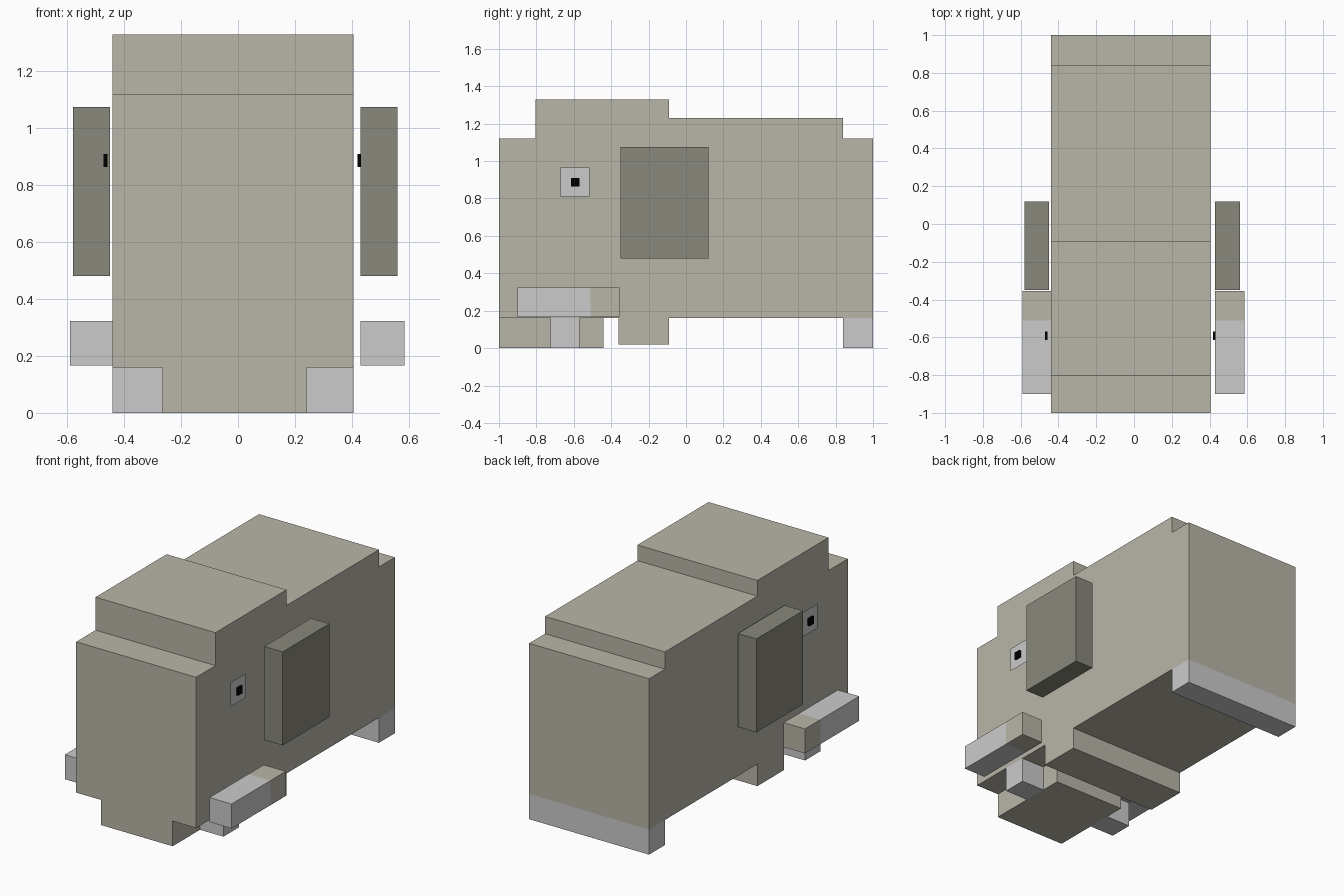
import bpy
import bmesh

if "Cube" in bpy.data.objects:
    bpy.data.objects.remove(bpy.data.objects["Cube"])


def material(name, rgb):
    m = bpy.data.materials.new(name)
    m.diffuse_color = (*rgb, 1)
    m.use_nodes = True
    m.node_tree.nodes["Principled BSDF"].inputs["Base Color"].default_value = m.diffuse_color
    return m


HIDE = material("hide", (0.485, 0.463, 0.387))
EAR = material("ear_hide", (0.25, 0.246, 0.202))
BLACK = material("black", (0.0, 0.0, 0.0))


def extrude_x(name, outline, x0, x1, mat=None):
    """Extrude a (y, z) outline from x0 to x1; a flat panel if x0 == x1."""
    bm = bmesh.new()
    face = bm.faces.new([bm.verts.new((x0, y, z)) for y, z in outline])
    if x1 != x0:
        ext = bmesh.ops.extrude_face_region(bm, geom=[face])
        moved = [v for v in ext["geom"] if isinstance(v, bmesh.types.BMVert)]
        bmesh.ops.translate(bm, vec=(x1 - x0, 0, 0), verts=moved)
        bmesh.ops.recalc_face_normals(bm, faces=bm.faces)
    elif x0 * face.normal.x < 0 or (face.normal_update() or face.normal.x * x0 < 0):
        face.normal_flip()
    mesh = bpy.data.meshes.new(name)
    bm.to_mesh(mesh)
    bm.free()
    ob = bpy.data.objects.new(name, mesh)
    bpy.context.collection.objects.link(ob)
    if mat:
        mesh.materials.append(mat)
    return ob


def box(name, x, y, z, mat=None):
    outline = [(y[0], z[0]), (y[1], z[0]), (y[1], z[1]), (y[0], z[1])]
    return extrude_x(name, outline, x[0], x[1], mat)


# Body with stepped head, back and a front belly block
L, R = -0.44, 0.405
body = [(-1, 0.16), (-0.36, 0.16), (-0.36, 0.02), (-0.09, 0.02), (-0.09, 0.16),
        (1, 0.16), (1, 1.12), (0.84, 1.12), (0.84, 1.23), (-0.09, 1.23),
        (-0.09, 1.33), (-0.805, 1.33), (-0.805, 1.12), (-1, 1.12)]
extrude_x("body", body, L, R, HIDE)

# Trunk stub under the head and pale strip of rear toes
box("trunk", (-0.265, 0.24), (-1, -0.44), (0, 0.16), HIDE)
box("rear_toes", (L, R), (0.84, 1), (0, 0.16))

# Paired side parts: x ranges differ slightly between the two sides
sides = {
    "right": dict(ear=(0.43, 0.56), tusk=(0.43, 0.585), toe=(0.24, R),
                  white=(0.418, 0.418), pupil=(0.419, 0.432)),
    "left": dict(ear=(-0.58, -0.45), tusk=(-0.59, L), toe=(L, -0.265),
                 white=(-0.457, -0.457), pupil=(-0.472, -0.458)),
}
for side, x in sides.items():
    box(f"{side}_ear", x["ear"], (-0.35, 0.12), (0.48, 1.075), EAR)
    box(f"{side}_tusk", x["tusk"], (-0.9, -0.51), (0.167, 0.323))
    box(f"{side}_tusk_base", x["tusk"], (-0.51, -0.355), (0.167, 0.323), HIDE)
    box(f"{side}_front_toe", x["toe"], (-0.725, -0.57), (0, 0.16))
    box(f"{side}_eye_white", x["white"], (-0.67, -0.515), (0.81, 0.965))
    box(f"{side}_pupil", x["pupil"], (-0.615, -0.57), (0.863, 0.91), BLACK)
